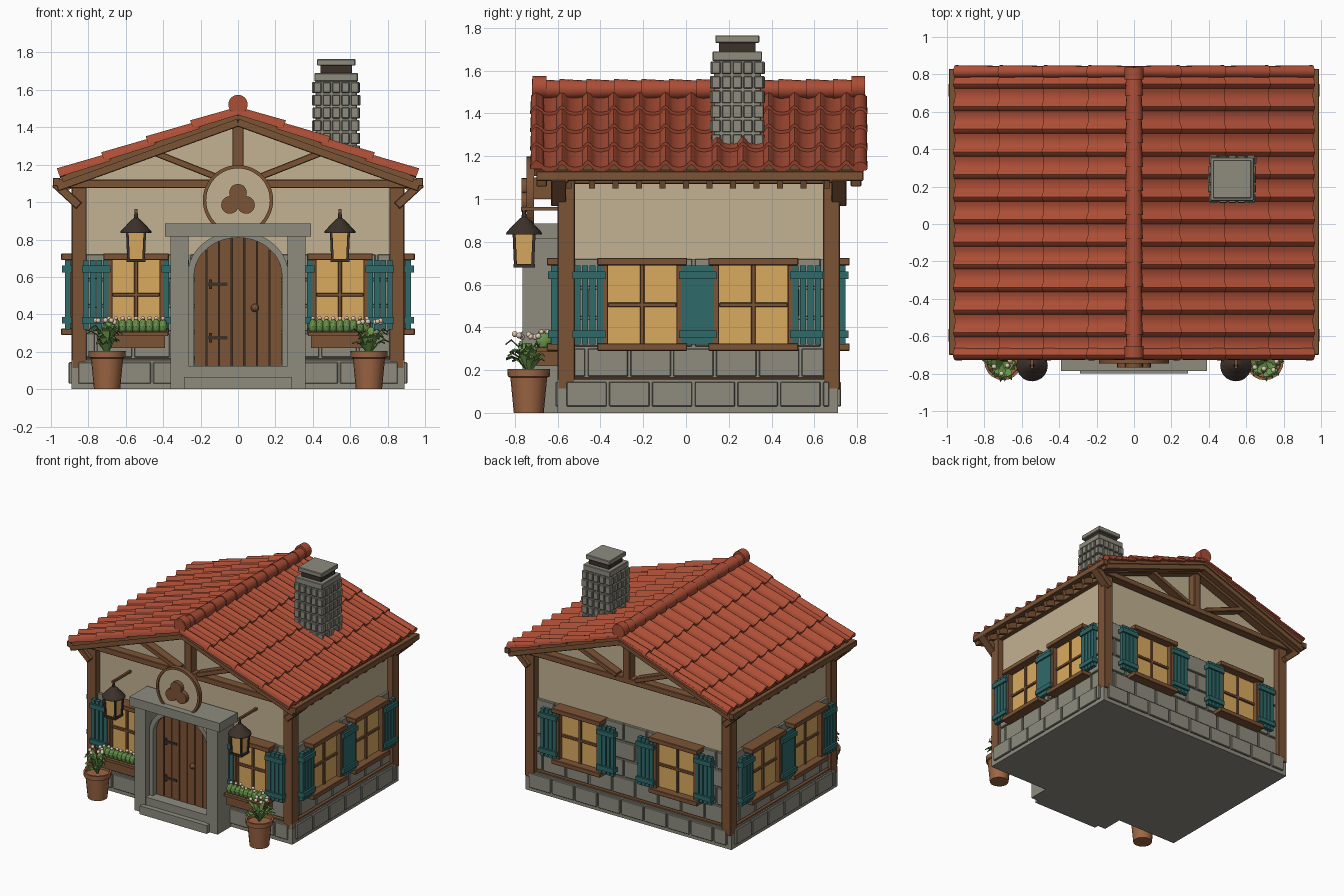
import bpy, bmesh, math, random
from mathutils import Matrix, Vector

random.seed(4)
if "Cube" in bpy.data.objects:
    bpy.data.objects.remove(bpy.data.objects["Cube"], do_unlink=True)


def material(name, *rgb):
    color = [((c / 255 + 0.055) / 1.055) ** 2.4 for c in rgb] + [1]
    mat = bpy.data.materials.new(name)
    mat.use_nodes = True
    mat.diffuse_color = color
    mat.node_tree.nodes["Principled BSDF"].inputs["Base Color"].default_value = color
    return mat


ROOF = material("roof_tile_red", 172, 78, 54)
CREAM = material("cream_plaster", 194, 178, 146)
STONE = material("grey_stone", 142, 140, 127)
TIMBER = material("brown_timber", 124, 84, 54)
GLASS = material("amber_glass", 218, 170, 96)
TEAL = material("teal_paint", 48, 106, 106)
CLAY = material("clay_pot", 158, 102, 68)
LEAF = material("leaf_green", 104, 146, 74)
IRON = material("dark_iron", 60, 49, 42)
PETAL = material("pale_petal", 222, 200, 178)


def make(name, bm, mat, smooth=False, bevel=0):
    bmesh.ops.recalc_face_normals(bm, faces=bm.faces[:])
    mesh = bpy.data.meshes.new(name)
    bm.to_mesh(mesh)
    bm.free()
    mesh.materials.append(mat)
    ob = bpy.data.objects.new(name, mesh)
    bpy.context.collection.objects.link(ob)
    if bevel:
        mod = ob.modifiers.new("soft_edges", "BEVEL")
        mod.width, mod.segments = bevel, 1
    if smooth:
        bpy.ops.object.select_all(action="DESELECT")
        ob.select_set(True)
        bpy.context.view_layer.objects.active = ob
        bpy.ops.object.shade_smooth_by_angle(angle=math.radians(35))
    return ob


def box(bm, x, y, z, M=Matrix()):
    mid = Vector([(a + b) / 2 for a, b in (x, y, z)])
    size = [abs(b - a) for a, b in (x, y, z)] + [1]
    bmesh.ops.create_cube(bm, size=1, matrix=M @ Matrix.Translation(mid) @ Matrix.Diagonal(size))


def beam(bm, a, b, y, thick):
    # straight timber between two (x, z) points
    dx, dz = b[0] - a[0], b[1] - a[1]
    M = Matrix.Translation((a[0], 0, a[1])) @ Matrix.Rotation(-math.atan2(dz, dx), 4, "Y")
    box(bm, (0, math.hypot(dx, dz)), y, (-thick / 2, thick / 2), M)


def loft(bm, rings):
    rows = [[bm.verts.new(p) for p in ring] for ring in rings]
    n = len(rows[0])
    for a, b in zip(rows, rows[1:]):
        for i in range(n):
            bm.faces.new((a[i], a[(i + 1) % n], b[(i + 1) % n], b[i]))
    bm.faces.new(rows[0])
    bm.faces.new(rows[-1])


def prism(bm, outline, y):
    loft(bm, [[(px, d, pz) for px, pz in outline] for d in y])


def disc(bm, x, z, r, y, sides=32):
    ring = [2 * math.pi * i / sides for i in range(sides)]
    prism(bm, [(x + r * math.cos(t), z + r * math.sin(t)) for t in ring], y)


def ball(bm, p, r, sx=1, sz=1):
    M = Matrix.Translation(p) @ Matrix.Diagonal((sx, 1, sz, 1))
    bmesh.ops.create_icosphere(bm, subdivisions=2, radius=r, matrix=M)


def turn(x, y, degrees):
    return Matrix.Translation((x, y, 0)) @ Matrix.Rotation(math.radians(degrees), 4, "Z")


FRONT, BACK, SIDE, MID = -0.565, 0.68, 0.86, 0.055
SLOPE, APEX, EAVE = 0.36, 1.47, 0.95
WALLS = {"front": (turn(0, FRONT, 0), SIDE), "back": (turn(0, BACK, 180), SIDE),
         "left": (turn(SIDE, MID, 90), 0.62), "right": (turn(-SIDE, MID, -90), 0.62)}

# Walls and plinth
bm = bmesh.new()
prism(bm, [(-0.845, 0.1), (0.845, 0.1), (0.845, 1.13), (0, 1.44), (-0.845, 1.13)], (-0.55, 0.665))
make("plaster_walls", bm, CREAM)
bm = bmesh.new()
box(bm, (-0.89, 0.89), (-0.6, 0.71), (0, 0.155))
box(bm, (-0.853, 0.853), (-0.558, 0.673), (0.1, 0.72))
make("stone_core", bm, STONE)

# Stone courses on every wall
bm = bmesh.new()
for M, half in WALLS.values():
    for row in range(5):
        z = (0.03, 0.145) if row == 0 else (0.03 + row * 0.14, 0.16 + row * 0.14)
        out = (-0.045, 0) if row == 0 else (-0.006, 0.02)
        u = -half - (0.1 if row % 2 else 0)
        while u < half - 0.02:
            box(bm, (max(u, -half) + 0.006, min(u + 0.2, half) - 0.006), out, z, M)
            u += 0.2
make("stone_blocks", bm, STONE, bevel=0.004)

# Timber frame: posts, sill band, plates, gable trusses and braces
bm = bmesh.new()
box(bm, (-0.88, 0.88), (-0.59, 0.7), (0.148, 0.165))
for s in (-1, 1):
    box(bm, (s * 0.83, s * 0.88), (-0.58, 0.69), (1.07, 1.12))
    box(bm, (s * 0.95, s * 0.99), (-0.7, 0.83), (1.085, 1.13))
    for wall, sign in ((-0.6, 1), (0.72, -1)):
        box(bm, (s * 0.81, s * 0.89), (wall, wall + sign * 0.08), (0.11, 1.12))
        y = (wall - sign * 0.03, wall + sign * 0.04)
        beam(bm, (s * 0.85, 0.98), (s * 0.98, 1.1), y, 0.045)
        beam(bm, (s * 0.08, 1.12), (s * 0.46, 1.27), y, 0.035)
        rake = (wall - sign * 0.1, wall - sign * 0.05)
        for depth in (rake, y):
            beam(bm, (0, APEX - 0.035), (s * 0.97, APEX - 0.035 - SLOPE * 0.97), depth, 0.06)
for wall, sign in ((-0.6, 1), (0.72, -1)):
    y = (wall - sign * 0.02, wall + sign * 0.05)
    box(bm, (-0.99, 0.99), y, (1.075, 1.12))
    box(bm, (-0.03, 0.03), y, (1.1, 1.45))
make("timber_frame", bm, TIMBER, bevel=0.004)

# Roof deck and rafter tails
bm = bmesh.new()
for s in (-1, 1):
    beam(bm, (0, APEX - 0.01), (s * 0.94, APEX - 0.01 - SLOPE * 0.94), (-0.71, 0.83), 0.03)
    for i in range(12):
        y = -0.55 + i * 0.11
        beam(bm, (s * 0.8, 1.13), (s * 0.96, 1.07), (y - 0.014, y + 0.014), 0.045)
make("roof_deck", bm, TIMBER)

# Roof tiles: four lapped courses of rolls and pans on each slope
ROWS, COLS, STEPS = 4, 13, 10
Y0, Y1 = -0.725, 0.845
run = EAVE / ROWS


def roll(t):
    if t < 0.42:
        return 0.026 * math.sin(math.pi * t / 0.42)
    return -0.007 * math.sin(math.pi * (t - 0.42) / 0.58)


bm = bmesh.new()
for s in (-1, 1):
    normal = Vector((s * SLOPE, 0, 1)).normalized()

    def on_slope(x, y, lift):
        return Vector((s * x, y, APEX - SLOPE * x)) + normal * lift

    for row in range(ROWS):
        top, low = max(0, row * run - 0.03), (row + 1) * run
        rings = []
        for j in range(COLS * STEPS + 1):
            y, h = Y0 + (Y1 - Y0) * j / (COLS * STEPS), roll(j % STEPS / STEPS)
            rings.append([on_slope(top, y, h + 0.012), on_slope(low, y, h + 0.03),
                          on_slope(low, y, h + 0.008), on_slope(top, y, h - 0.004)])
        loft(bm, rings)
        # rounded verge tiles along both gable edges
        for y in (Y0 + 0.03, Y1 - 0.03):
            arc = [(math.cos(math.pi * k / 8), math.sin(math.pi * k / 8)) for k in range(9)]
            loft(bm, [[on_slope(x, y + r * c, r * q + lift) for c, q in arc]
                      for x, r, lift in ((top, 0.03, 0.0), (low, 0.034, 0.014))])
make("roof_tiles", bm, ROOF, smooth=True)

# Ridge tiles
bm = bmesh.new()
lie = Matrix.Rotation(math.pi / 2, 4, "X")
for i in range(12):
    M = Matrix.Translation((0, -0.65 + i * 0.128, 1.513)) @ lie
    bmesh.ops.create_cone(bm, cap_ends=True, segments=16, radius1=0.04, radius2=0.048, depth=0.14, matrix=M)
for y in (-0.685, 0.805):
    M = Matrix.Translation((0, y, 1.522)) @ lie
    bmesh.ops.create_cone(bm, cap_ends=True, segments=16, radius1=0.052, radius2=0.052, depth=0.065, matrix=M)
make("ridge_tiles", bm, ROOF, smooth=True)

# Chimney
bm = bmesh.new()
cx, cy = 0.525, 0.24


def slab(bm, half, z):
    box(bm, (cx - half, cx + half), (cy - half, cy + half), z)


slab(bm, 0.11, (1.2, 1.65))
slab(bm, 0.116, (1.645, 1.69))
slab(bm, 0.103, (1.73, 1.765))
for side in range(4):
    M = turn(cx, cy, 90 * side)
    for row in range(6):
        for col in range(5):
            u, z = -0.125 + col * 0.05, 1.24 + row * 0.068
            out = 0.121 + random.random() * 0.008
            box(bm, (u + 0.004, u + 0.046), (-out, -0.1), (z + 0.004, z + 0.062), M)
make("chimney", bm, STONE, bevel=0.004)
bm = bmesh.new()
slab(bm, 0.085, (1.68, 1.735))
make("chimney_flue", bm, IRON)


# Windows with shutters
def window(label, M, u, half, z0, z1):
    M = M @ Matrix.Translation((u, 0, 0))
    glass, frame, shut = bmesh.new(), bmesh.new(), bmesh.new()
    box(glass, (-half, half), (-0.022, 0.02), (z0, z1), M)
    for z in (z0 - 0.02, z1 - 0.01):
        box(frame, (-half - 0.05, half + 0.05), (-0.085, 0.02), (z, z + 0.035), M)
    box(frame, (-0.01, 0.01), (-0.035, 0), (z0, z1), M)
    mid = (z0 + z1) / 2
    box(frame, (-half, half), (-0.035, 0), (mid - 0.01, mid + 0.01), M)
    for s in (-1, 1):
        box(frame, (s * half, s * (half + 0.035)), (-0.06, 0.02), (z0, z1), M)
        edge = half + 0.02
        for k in range(4):
            a = edge + k * 0.035
            box(shut, (s * (a + 0.003), s * (a + 0.032)), (-0.066, -0.035), (z0 + 0.01, z1 - 0.01), M)
        for z in (z0 + 0.04, z1 - 0.075):
            box(shut, (s * (edge - 0.008), s * (edge + 0.145)), (-0.08, -0.03), (z, z + 0.035), M)
    make(label + "_glass", glass, GLASS)
    make(label + "_frame", frame, TIMBER, bevel=0.003)
    make(label + "_shutters", shut, TEAL)


for wall, offsets, half in (("front", (-0.545, 0.545), 0.125), ("back", (-0.42, 0.42), 0.16),
                            ("left", (-0.26, 0.26), 0.16), ("right", (-0.26, 0.26), 0.16)):
    for n, u in enumerate(offsets):
        window(f"{wall}_window_{n + 1}", WALLS[wall][0], u, half, 0.31, 0.7)

# Doorway: steps, pillars, lintel and arch ring
WIDE, SPRING, RISE = 0.235, 0.61, 0.2


def arch(x, grow=0):
    w = WIDE + grow
    return SPRING + (RISE + grow) * math.sqrt(max(0, 1 - (x / w) ** 2))


bm = bmesh.new()
box(bm, (-0.29, 0.29), (-0.8, FRONT), (0, 0.065))
box(bm, (-0.27, 0.27), (-0.76, FRONT), (0.06, 0.125))
box(bm, (-0.39, 0.39), (-0.785, FRONT), (0.815, 0.885))
for s in (-1, 1):
    box(bm, (s * 0.265, s * 0.36), (-0.765, FRONT), (0, 0.82))
angles = [math.pi * k / 20 for k in range(21)]
inner = [(WIDE * math.cos(t), SPRING + RISE * math.sin(t)) for t in angles]
outer = [((WIDE + 0.035) * math.cos(t), SPRING + (RISE + 0.035) * math.sin(t)) for t in angles]
prism(bm, [(0.27, 0.12)] + outer + [(-0.27, 0.12), (-WIDE, 0.12)] + inner[::-1] + [(WIDE, 0.12)], (-0.715, FRONT))
make("door_surround", bm, STONE)

bm = bmesh.new()
pitch = 2 * WIDE / 7
for k in range(7):
    a = -WIDE + k * pitch
    xs = [a + 0.003 + (pitch - 0.006) * i / 5 for i in range(6)]
    prism(bm, [(xs[0], 0.125), (xs[-1], 0.125)] + [(x, arch(x)) for x in xs[::-1]], (-0.675, -0.64))
ball(bm, (0.09, -0.69, 0.435), 0.022)
make("door_planks", bm, TIMBER)
bm = bmesh.new()
prism(bm, [(-0.23, 0.125), (0.23, 0.125)] + [(x * 0.98, z) for x, z in inner], (-0.65, FRONT))
for z in (0.275, 0.56):
    box(bm, (-0.16, -0.055), (-0.682, -0.67), (z - 0.009, z + 0.009))
    box(bm, (-0.155, -0.14), (-0.684, -0.67), (z - 0.025, z + 0.025))
make("door_ironwork", bm, IRON)

# Round sign with three-lobed emblem
bm = bmesh.new()
disc(bm, 0, 1.01, 0.172, (-0.735, -0.715))
make("sign_board", bm, CREAM)
bm = bmesh.new()
loft(bm, [[(r * math.cos(t), y, 1.01 + r * math.sin(t)) for r, y in
           ((0.17, -0.745), (0.188, -0.745), (0.188, -0.71), (0.17, -0.71))]
          for t in [math.pi * k / 24 for k in range(49)]])
for x, z in ((0, 1.05), (-0.043, 0.985), (0.043, 0.985)):
    disc(bm, x, z, 0.047, (-0.768, -0.73), 20)
box(bm, (-0.02, 0.02), (-0.715, -0.58), (1.0, 1.1))
make("sign_rim_and_emblem", bm, TIMBER)


# Lanterns, flower boxes and potted plants, one of each per side
def square(x, y, z, half):
    return [(x + half * a, y + half * b, z) for a, b in ((-1, -1), (1, -1), (1, 1), (-1, 1))]


def circle(x, y, z, r):
    return [(x + r * math.cos(math.pi * k / 10), y + r * math.sin(math.pi * k / 10), z) for k in range(20)]


for s, tag in ((-1, "right"), (1, "left")):
    x, y = s * 0.545, -0.757
    bm = bmesh.new()
    loft(bm, [square(x, y, 0.69, 0.038), square(x, y, 0.84, 0.046)])
    make(tag + "_lantern_glass", bm, GLASS)
    bm = bmesh.new()
    box(bm, (x - 0.05, x + 0.05), (y - 0.05, y + 0.05), (0.68, 0.695))
    for a in (-1, 1):
        for b in (-1, 1):
            loft(bm, [square(x + a * h, y + b * h, z, 0.007) for z, h in ((0.685, 0.04), (0.845, 0.047))])
    loft(bm, [circle(x, y, z, r) for z, r in ((0.835, 0.084), (0.845, 0.082), (0.9, 0.03), (0.915, 0.012), (0.962, 0.006))])
    make(tag + "_lantern_frame", bm, IRON)
    bm = bmesh.new()
    box(bm, (x - 0.008, x + 0.008), (y - 0.015, -0.54), (0.945, 0.962))
    make(tag + "_lantern_arm", bm, TIMBER)

    bm = bmesh.new()
    box(bm, (x - 0.155, x + 0.155), (-0.7, FRONT), (0.22, 0.3))
    box(bm, (x - 0.17, x + 0.17), (-0.71, FRONT), (0.285, 0.305))
    make(tag + "_flower_box", bm, TIMBER)
    green, petals = bmesh.new(), bmesh.new()
    for k in range(9):
        px = x - 0.144 + k * 0.036
        ball(green, (px, -0.665, 0.335), 0.038, 0.65, 1.1)
        ball(petals, (px, -0.66 + random.uniform(-0.02, 0.02), 0.378), 0.012)

    # potted plant
    x, y = s * 0.7, -0.735
    bm = bmesh.new()
    loft(bm, [circle(x, y, z, r) for r, z in ((0.07, 0), (0.086, 0.165), (0.098, 0.17),
                                             (0.1, 0.205), (0.086, 0.205), (0.084, 0.18))])
    make(tag + "_pot", bm, CLAY, smooth=True)
    for k in range(22):
        t, reach, tall = k * 2.4, random.uniform(0.05, 0.115), random.uniform(0.06, 0.16)
        out, across = Vector((math.cos(t), math.sin(t), 0)), Vector((-math.sin(t), math.cos(t), 0))
        root = Vector((x, y, 0.185))
        rings = []
        for f, w in ((0, 0.006), (0.45, 0.02), (0.75, 0.015), (1, 0.001)):
            p = root + out * reach * f + Vector((0, 0, tall * math.sin(f * 2.1)))
            rings.append([p - across * w, p + Vector((0, 0, 0.004)), p + across * w, p - Vector((0, 0, 0.004))])
        loft(green, rings)
        if k % 3 == 0:
            ball(petals, root + out * reach * 0.6 + Vector((0, 0, 0.16 + tall * 0.15)), 0.014)
    make(tag + "_foliage", green, LEAF)
    make(tag + "_blossoms", petals, PETAL, smooth=True)
